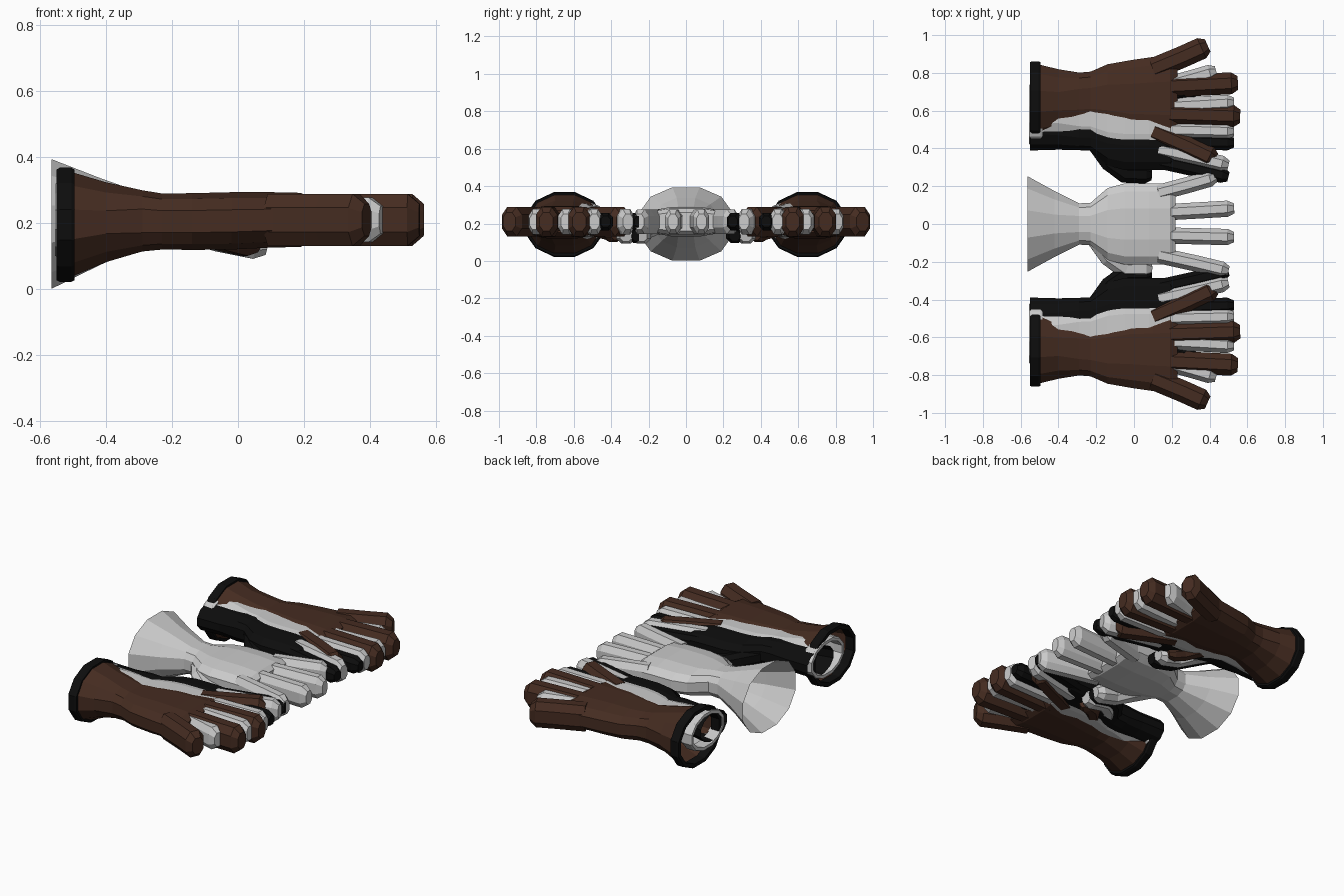
import bpy, bmesh
from math import cos, sin, pi, copysign
from mathutils import Vector

if "Cube" in bpy.data.objects:
    bpy.data.objects.remove(bpy.data.objects["Cube"])


def material(name, rgb):
    m = bpy.data.materials.new(name)
    m.diffuse_color = (*rgb, 1)
    m.use_nodes = True
    m.node_tree.nodes["Principled BSDF"].inputs["Base Color"].default_value = m.diffuse_color
    return m


BROWN = material("brown_leather", (0.06, 0.025, 0.015))
BLACK = material("black_leather", (0.004, 0.004, 0.004))
Z = 0.21


def rounded(a, p):
    """Point on a rounded-box outline."""
    c, s = cos(a), sin(a)
    return copysign(abs(c) ** p, c), copysign(abs(s) ** p, s)


def bridge(bm, rings):
    for a, b in zip(rings, rings[1:]):
        n = len(a)
        for i in range(n):
            bm.faces.new((a[i], a[(i + 1) % n], b[(i + 1) % n], b[i]))


def hull(bm, sections, sides=12):
    """Cuff, wrist and palm: sections are (x, y, half width, z, half height)."""
    rings = []
    for x, y, w, z, h in sections:
        p = 0.95 if x < -0.3 else 0.72
        ring = []
        for i in range(sides):
            c, s = rounded(2 * pi * (i + 0.5) / sides, p)
            ring.append(bm.verts.new((x, y + w * c, z + h * s)))
        rings.append(ring)
    bridge(bm, rings)
    bm.faces.new(rings[-1])


def finger(bm, path, w, h, sides=8):
    """Tapered finger swept along a path, with a blunt bevelled tip."""
    pts = [Vector(p) for p in path]
    end = (pts[-1] - pts[-2]).normalized()
    pts.insert(-1, pts[-1] - end * 0.035)
    rings = []
    for k, p in enumerate(pts):
        d = (pts[min(k + 1, len(pts) - 1)] - pts[max(k - 1, 0)]).normalized()
        side = d.cross(Vector((0, 0, 1))).normalized()
        up = side.cross(d)
        f = 0.62 if k == len(pts) - 1 else 1.0
        ring = []
        for i in range(sides):
            c, s = rounded(2 * pi * (i + 0.5) / sides, 0.85)
            ring.append(bm.verts.new(p + side * c * w * f + up * s * h * f))
        rings.append(ring)
    bridge(bm, rings)
    bm.faces.new(rings[0])
    bm.faces.new(rings[-1])


def finish(name, bm, offset, side, mat):
    for v in bm.verts:
        v.co.y = side * (v.co.y + offset)
    bmesh.ops.recalc_face_normals(bm, faces=bm.faces)
    me = bpy.data.meshes.new(name)
    bm.to_mesh(me)
    bm.free()
    ob = bpy.data.objects.new(name, me)
    bpy.context.collection.objects.link(ob)
    if mat:
        me.materials.append(mat)
    return ob


def glove(name, offset, side, sections, fingers, thumb, size, thumb_size, mat=None):
    bm = bmesh.new()
    hull(bm, sections)
    for (x0, y0), (x1, y1) in fingers:
        xm, ym = x0 * 0.45 + x1 * 0.55, y0 * 0.47 + y1 * 0.53
        finger(bm, [(x0, y0, Z), (xm, ym, Z), (x1, y1, Z)], *size)
    finger(bm, thumb, thumb_size, thumb_size)
    return finish(name, bm, offset, side, mat)


def cuff_ring(name, offset, side, x0, x1, w, h, t, mat=None, z=Z):
    """Thick band around a cuff opening."""
    bm = bmesh.new()
    rings = []
    for x, d in ((x0, -t), (x0, t * .6), (x0 + .01, t), (x1 - .01, t), (x1, t * .6), (x1, -t)):
        rings.append([bm.verts.new((x, (w + d) * cos(2 * pi * (i + .5) / 12),
                                    z + (h + d) * sin(2 * pi * (i + .5) / 12))) for i in range(12)])
    bridge(bm, rings + rings[:1])
    return finish(name, bm, offset, side, mat)


# shared slim hand shape
palm = [(-0.29, 0, 0.112, Z, 0.083), (-0.23, 0, 0.115, Z, 0.078),
        (-0.14, 0, 0.195, Z, 0.078), (-0.05, 0, 0.22, Z, 0.08),
        (0.08, 0, 0.22, Z, 0.08), (0.19, 0, 0.22, Z, 0.072),
        (0.22, 0, 0.205, Z, 0.05)]
slim_fingers = [((0.13, 0.165), (0.435, 0.25)), ((0.13, 0.06), (0.53, 0.083)),
                ((0.13, -0.06), (0.53, -0.07)), ((0.13, -0.165), (0.50, -0.25))]
slim_thumb = [(-0.22, -0.05, 0.2), (-0.13, -0.175, 0.19), (-0.05, -0.235, 0.165), (0.09, -0.24, 0.135)]
flare = [(-0.565, 0, 0.262, 0.1975, 0.203), (-0.42, 0, 0.18, 0.205, 0.137)]
tube = [(-0.55, 0.02, 0.155, Z, 0.105), (-0.40, 0.01, 0.13, Z, 0.10)]
tube_black = [(-0.55, 0.015, 0.13, Z, 0.085), (-0.40, 0, 0.11, Z, 0.08)]
palm_black = [(x, y, w, z, h * 0.93) for x, y, w, z, h in palm]

# wide outer hand shape
wide = [(-0.52, 0, 0.205, 0.195, 0.17), (-0.40, 0, 0.175, 0.203, 0.125),
        (-0.29, 0.01, 0.145, 0.207, 0.095), (-0.23, 0.015, 0.145, 0.205, 0.087),
        (-0.14, 0.02, 0.18, 0.205, 0.088), (-0.02, 0.012, 0.21, 0.207, 0.089),
        (0.10, 0.015, 0.225, Z, 0.086), (0.19, 0.015, 0.235, Z, 0.084),
        (0.23, 0.015, 0.22, Z, 0.06)]
wide_fingers = [((0.10, 0.17), (0.39, 0.295)), ((0.10, 0.075), (0.55, 0.097)),
                ((0.10, -0.065), (0.562, -0.08)), ((0.10, -0.16), (0.43, -0.31))]
wide_thumb = [(-0.19, -0.06, 0.2), (-0.1, -0.17, 0.18), (-0.03, -0.24, 0.16), (0.06, -0.28, 0.14)]

# centre gauntlet with flared cuff
glove("centre_gauntlet", 0, 1, flare + palm, slim_fingers, slim_thumb, (0.046, 0.07), 0.055)

# mirrored sets of three nested gloves
for side, tag in ((1, "left"), (-1, "right")):
    glove(tag + "_brown_glove", 0.65, side, wide, wide_fingers, wide_thumb, (0.062, 0.084), 0.05, BROWN)
    cuff_ring(tag + "_brown_cuff_trim", 0.65, side, -0.55, -0.495, 0.205, 0.165, 0.014, BLACK, 0.195)
    glove(tag + "_grey_glove", 0.56, side, tube + palm, slim_fingers, slim_thumb, (0.046, 0.072), 0.055)
    cuff_ring(tag + "_grey_cuff_trim", 0.58, side, -0.555, -0.485, 0.155, 0.105, 0.012)
    glove(tag + "_black_glove", 0.50, side, tube_black + palm_black, slim_fingers, slim_thumb,
          (0.044, 0.05), 0.05, BLACK)
